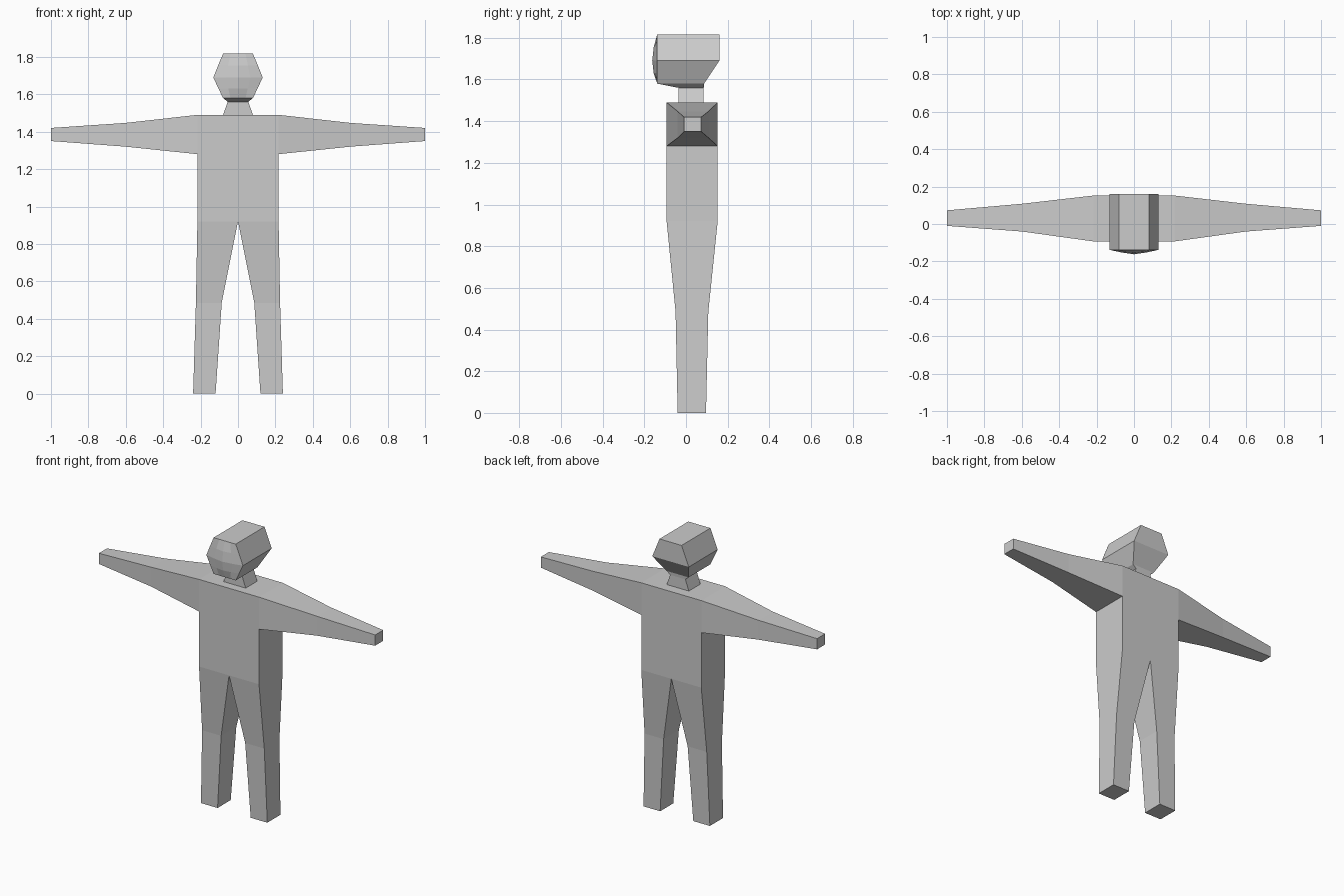
import bpy, bmesh

if "Cube" in bpy.data.objects:
    bpy.data.objects.remove(bpy.data.objects["Cube"])

grey = bpy.data.materials.new("plain_grey")
grey.diffuse_color = (0.6, 0.6, 0.6, 1)
grey.use_nodes = True
grey.node_tree.nodes["Principled BSDF"].inputs["Base Color"].default_value = grey.diffuse_color


def make_object(name, bm):
    bmesh.ops.remove_doubles(bm, verts=bm.verts, dist=0.0005)
    bmesh.ops.recalc_face_normals(bm, faces=bm.faces)
    mesh = bpy.data.meshes.new(name)
    bm.to_mesh(mesh)
    bm.free()
    mesh.materials.append(grey)
    obj = bpy.data.objects.new(name, mesh)
    bpy.context.collection.objects.link(obj)
    return obj


def loft(bm, rings, cap_start=False, cap_end=False):
    loops = [[bm.verts.new(p) for p in ring] for ring in rings]
    for a, b in zip(loops, loops[1:]):
        n = len(a)
        for i in range(n):
            j = (i + 1) % n
            bm.faces.new((a[i], a[j], b[j], b[i]))
    if cap_start:
        bm.faces.new(loops[0])
    if cap_end:
        bm.faces.new(loops[-1])


def z_ring(z, x0, x1, y0, y1):
    return [(x0, y0, z), (x1, y0, z), (x1, y1, z), (x0, y1, z)]


def x_ring(x, y0, y1, z0, z1):
    return [(x, y0, z0), (x, y1, z0), (x, y1, z1), (x, y0, z1)]


# Body: torso, outstretched arms and tapered legs in one skin
bm = bmesh.new()
loft(bm, [z_ring(0.92, -0.217, 0.217, -0.093, 0.152),
          z_ring(1.28, -0.217, 0.217, -0.093, 0.152)])
arm = [(0.217, -0.093, 0.152, 1.28, 1.49),
       (0.60, -0.04, 0.108, 1.32, 1.447),
       (1.0, -0.01, 0.073, 1.35, 1.42)]
for s in (-1, 1):
    loft(bm, [x_ring(s * a[0], *a[1:]) for a in arm], cap_end=True)
    leg = [(0.92, 0.0, 0.217, -0.093, 0.152),
           (0.485, 0.087, 0.225, -0.05, 0.107),
           (0.0, 0.12, 0.24, -0.04, 0.096)]
    loft(bm, [z_ring(z, s * a, s * b, c, d) for z, a, b, c, d in leg], cap_end=True)

# Chest front, shoulder top and upper back
x, y0, y1, z0, z1 = arm[0]
for edge in (((y0, z0), (y0, z1)), ((y0, z1), (y1, z1)), ((y1, z1), (y1, z0))):
    (ya, za), (yb, zb) = edge
    bm.faces.new([bm.verts.new(p) for p in
                  ((-x, ya, za), (x, ya, za), (x, yb, zb), (-x, yb, zb))])
make_object("body", bm)

# Neck
bm = bmesh.new()
loft(bm, [z_ring(1.49, -0.08, 0.08, -0.035, 0.085),
          z_ring(1.56, -0.055, 0.055, -0.035, 0.085)])
make_object("neck", bm)

# Head: six-sided prism, back of the jaw drawn in towards the neck
bm = bmesh.new()
FRONT, BACK = -0.138, 0.16
rows = [(1.817, 0.08, BACK), (1.69, 0.132, BACK), (1.58, 0.08, 0.087)]
left = [(-w, z, b) for z, w, b in rows]
right = [(w, z, b) for z, w, b in reversed(rows)]
outline = left + right
loft(bm, [[(px, FRONT, z) for px, z, b in outline],
          [(px, b, z) for px, z, b in outline]])
bm.faces.ensure_lookup_table()
# the flat underside is replaced by the sloped chin below
bm.faces.remove(min(bm.faces, key=lambda f: f.calc_center_median().z))
# back of the head
for (za, wa, ba), (zb, wb, bb) in zip(rows, rows[1:]):
    bm.faces.new([bm.verts.new(p) for p in
                  ((-wa, ba, za), (wa, ba, za), (wb, bb, zb), (-wb, bb, zb))])
# chin narrowing down to the neck
loft(bm, [z_ring(1.58, -0.08, 0.08, FRONT, 0.087),
          z_ring(1.56, -0.055, 0.055, -0.035, 0.085)])
# domed face
face_rows = [(1.817, 0.08, 0.0), (1.755, 0.106, 0.017), (1.69, 0.132, 0.024),
             (1.63, 0.104, 0.017), (1.58, 0.08, 0.0)]
grid = [[bm.verts.new((u * w, FRONT - d * (1 - abs(u) ** 1.3), z))
         for u in (-1, -0.5, 0, 0.5, 1)] for z, w, d in face_rows]
for a, b in zip(grid, grid[1:]):
    for i in range(4):
        bm.faces.new((a[i], a[i + 1], b[i + 1], b[i]))
make_object("head", bm)
